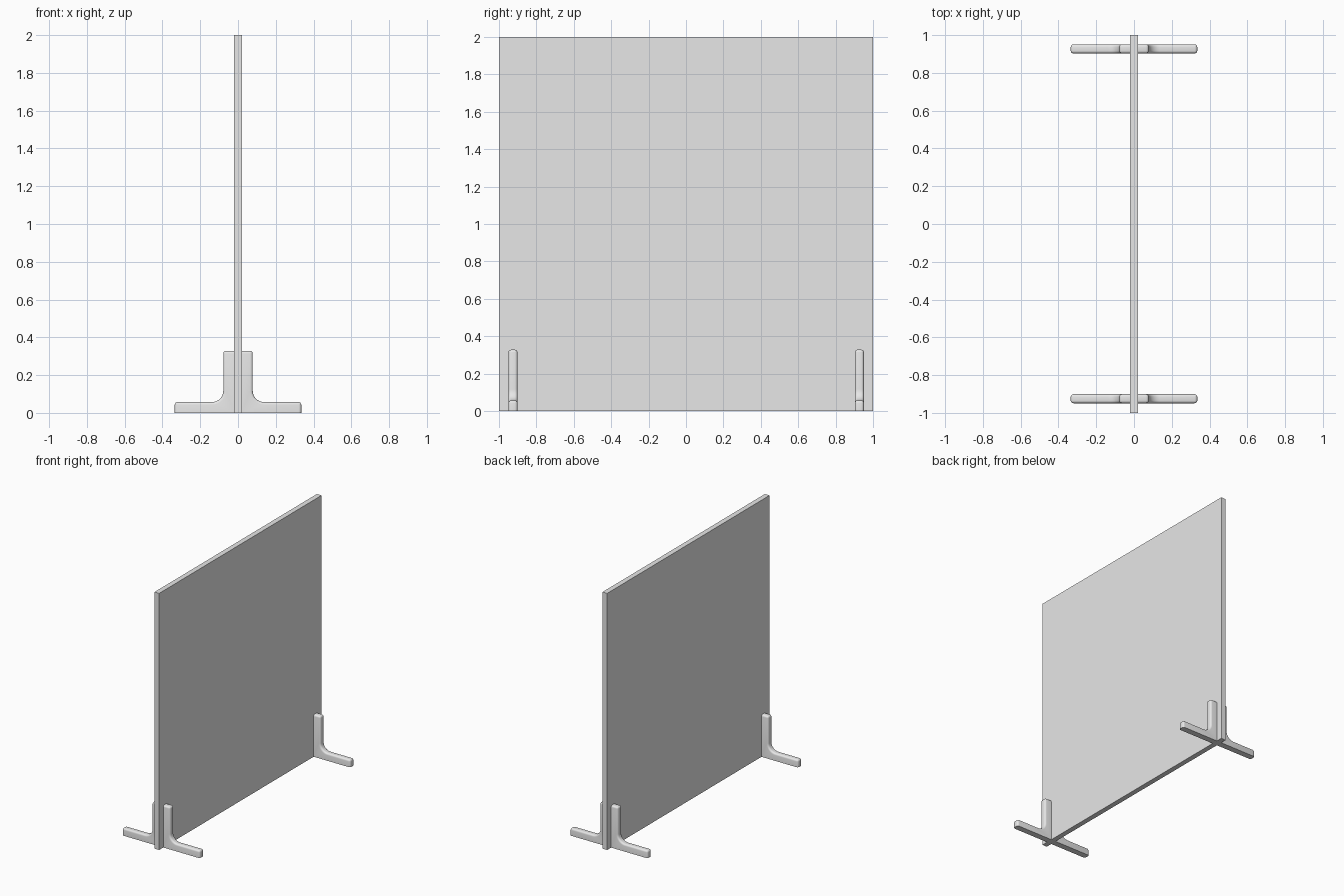
import bpy, bmesh, math
from mathutils import Vector

if "Cube" in bpy.data.objects:
    bpy.data.objects.remove(bpy.data.objects["Cube"], do_unlink=True)

grey = bpy.data.materials.new("light_grey")
grey.use_nodes = True
colour = (0.8, 0.8, 0.8, 1)
grey.diffuse_color = colour
grey.node_tree.nodes["Principled BSDF"].inputs["Base Color"].default_value = colour

HALF_PANEL = 0.02


def add_object(name, bm):
    bmesh.ops.recalc_face_normals(bm, faces=bm.faces)
    mesh = bpy.data.meshes.new(name)
    bm.to_mesh(mesh)
    bm.free()
    mesh.materials.append(grey)
    obj = bpy.data.objects.new(name, mesh)
    bpy.context.collection.objects.link(obj)
    return obj


# Upright square panel
bm = bmesh.new()
bmesh.ops.create_cube(bm, size=1)
bmesh.ops.scale(bm, vec=(2 * HALF_PANEL, 2, 2), verts=bm.verts)
bmesh.ops.translate(bm, vec=(0, 0, 1), verts=bm.verts)
add_object("panel", bm)


def bracket(name, side, y, depth=0.048):
    """L-shaped foot with a filleted inner corner and rounded outer edges."""
    reach, upright, toe, height, fillet = 0.335, 0.078, 0.057, 0.328, 0.06
    profile = [(HALF_PANEL, 0), (reach, 0), (reach, toe)]
    for i in range(9):
        a = math.radians(270 - 90 * i / 8)
        profile.append((upright + fillet + fillet * math.cos(a),
                        toe + fillet + fillet * math.sin(a)))
    profile += [(upright, height), (HALF_PANEL, height)]
    bm = bmesh.new()
    face = bm.faces.new([bm.verts.new((side * x, y - depth / 2, z)) for x, z in profile])
    extruded = bmesh.ops.extrude_face_region(bm, geom=[face])["geom"]
    bmesh.ops.translate(bm, vec=Vector((0, depth, 0)),
                        verts=[v for v in extruded if isinstance(v, bmesh.types.BMVert)])
    # Round everything but the floor, the panel joint and the fillet facets
    edges = []
    for e in bm.edges:
        a, b = (v.co for v in e.verts)
        on_floor = max(a.z, b.z) < 0.001
        on_joint = max(abs(a.x), abs(b.x)) < HALF_PANEL + 0.001
        if not on_floor and not on_joint and e.calc_face_angle(0) > 0.5:
            edges.append(e)
    bmesh.ops.bevel(bm, geom=edges, offset=0.014, offset_type='OFFSET',
                    segments=4, profile=0.5, affect='EDGES', clamp_overlap=True)
    obj = add_object(name, bm)
    bpy.ops.object.select_all(action='DESELECT')
    obj.select_set(True)
    bpy.context.view_layer.objects.active = obj
    bpy.ops.object.shade_smooth_by_angle(angle=math.radians(35))


# A pair of feet at each end of the panel
for end, y in (("front", -0.925), ("back", 0.927)):
    for label, side in (("left", 1), ("right", -1)):
        bracket(f"{end}_{label}_foot", side, y)
